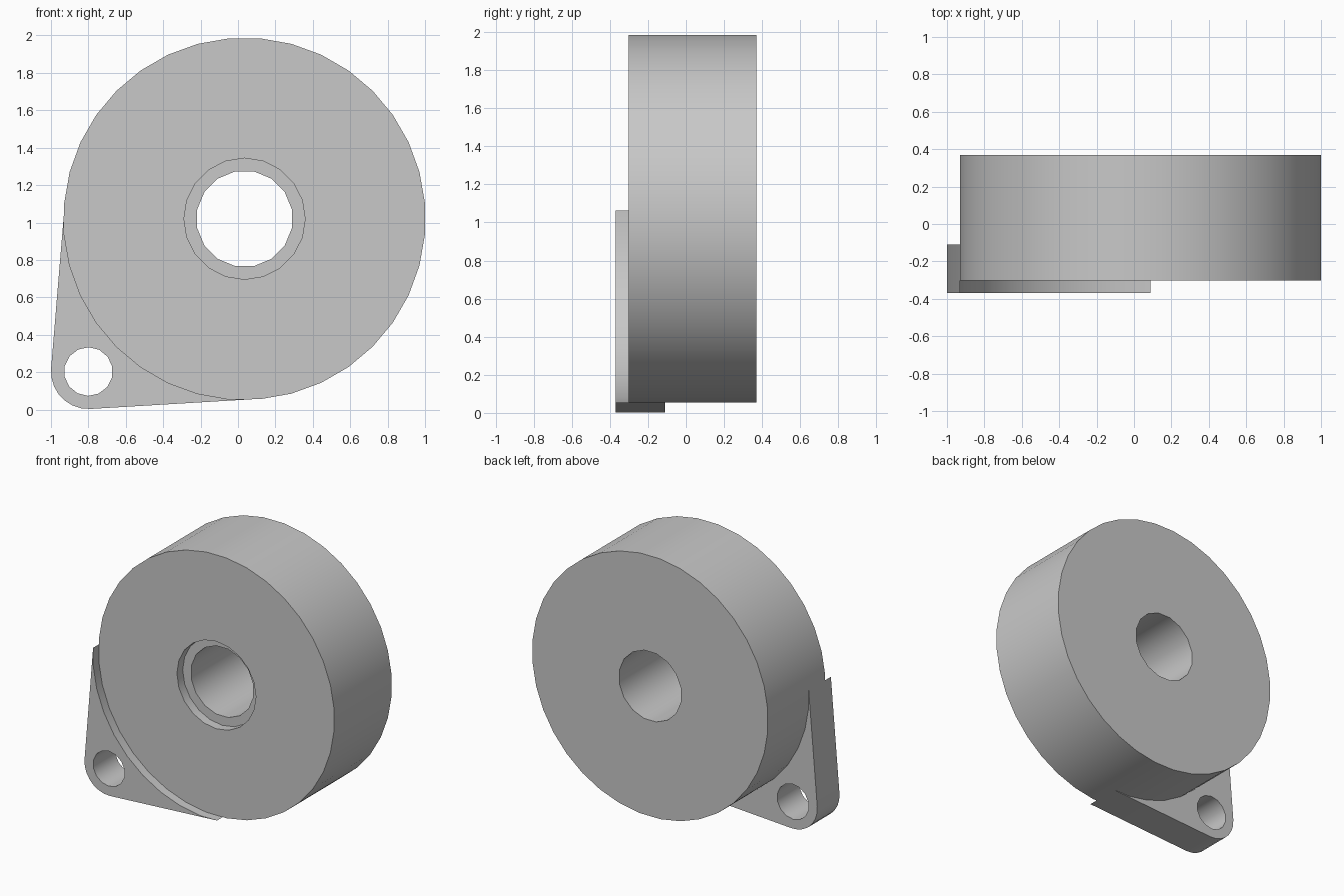
import bpy
import bmesh
from math import sin, cos, radians, pi

cube = bpy.data.objects.get("Cube")
if cube:
    bpy.data.objects.remove(cube, do_unlink=True)

CX, CZ, R = 0.035, 1.02, 0.968           # disc centre and radius
FLAT = R * cos(radians(5))               # centre to facet of the disc
TIP_X, TIP_Z, TIP_R = -0.80, 0.203, 0.20  # rounded end of the lug

grey = bpy.data.materials.new("plain_grey")
grey.use_nodes = True
grey.diffuse_color = (0.58, 0.58, 0.58, 1)
grey.node_tree.nodes["Principled BSDF"].inputs["Base Color"].default_value = (0.58, 0.58, 0.58, 1)


def arc(cx, cz, r, start, end, steps):
    """Points on an arc in the xz plane, angles in degrees."""
    angles = [radians(start + (end - start) * i / steps) for i in range(steps + 1)]
    return [(cx + r * cos(a), cz + r * sin(a)) for a in angles]


def circle(cx, cz, r, n, start=0):
    return arc(cx, cz, r, start, start + 360, n)[:-1]


def prism(name, outline, y0, y1):
    """Extrude an xz outline from y0 to y1."""
    bm = bmesh.new()
    face = bm.faces.new([bm.verts.new((x, y0, z)) for x, z in outline])
    moved = bmesh.ops.extrude_face_region(bm, geom=[face], use_keep_orig=True)
    verts = [v for v in moved["geom"] if isinstance(v, bmesh.types.BMVert)]
    bmesh.ops.translate(bm, verts=verts, vec=(0, y1 - y0, 0))
    bmesh.ops.recalc_face_normals(bm, faces=bm.faces)
    mesh = bpy.data.meshes.new(name)
    bm.to_mesh(mesh)
    bm.free()
    mesh.materials.append(grey)
    obj = bpy.data.objects.new(name, mesh)
    bpy.context.collection.objects.link(obj)
    return obj


def select_only(obj):
    bpy.ops.object.select_all(action='DESELECT')
    obj.select_set(True)
    bpy.context.view_layer.objects.active = obj


def cut(obj, outline, y0, y1):
    """Cut a hole with the given outline, then remove the cutter."""
    cutter = prism("cutter", outline, y0, y1)
    cutter.hide_render = True
    mod = obj.modifiers.new("hole", 'BOOLEAN')
    mod.operation = 'DIFFERENCE'
    mod.solver = 'EXACT'
    mod.object = cutter
    select_only(obj)
    bpy.ops.object.modifier_apply(modifier=mod.name)
    bpy.data.objects.remove(cutter, do_unlink=True)


# Thick disc with a through bore and a shallow counterbore at the front
disc = prism("disc_body", circle(CX, CZ, R, 36, 5), -0.303, 0.37)
cut(disc, circle(CX, CZ, 0.258, 16, 11.25), -0.6, 0.6)
cut(disc, circle(CX, CZ, 0.324, 20, 0), -0.6, -0.235)

# Mounting lug: rounded tip, tangent sides, inner edge following the disc
outline = arc(TIP_X, TIP_Z, TIP_R, 175.5, 273.3, 7)
outline.append((0.087, CZ - FLAT))
outline += arc(CX, CZ, R, 265, 185, 8)
outline.append((CX - FLAT, 1.064))
lug = prism("mounting_lug", outline, -0.37, -0.11)
cut(lug, circle(TIP_X, TIP_Z, 0.13, 14, 12), -0.6, 0.6)

# Smooth round walls, sharp rims
for obj in (disc, lug):
    select_only(obj)
    bpy.ops.object.shade_smooth_by_angle(angle=radians(35))
